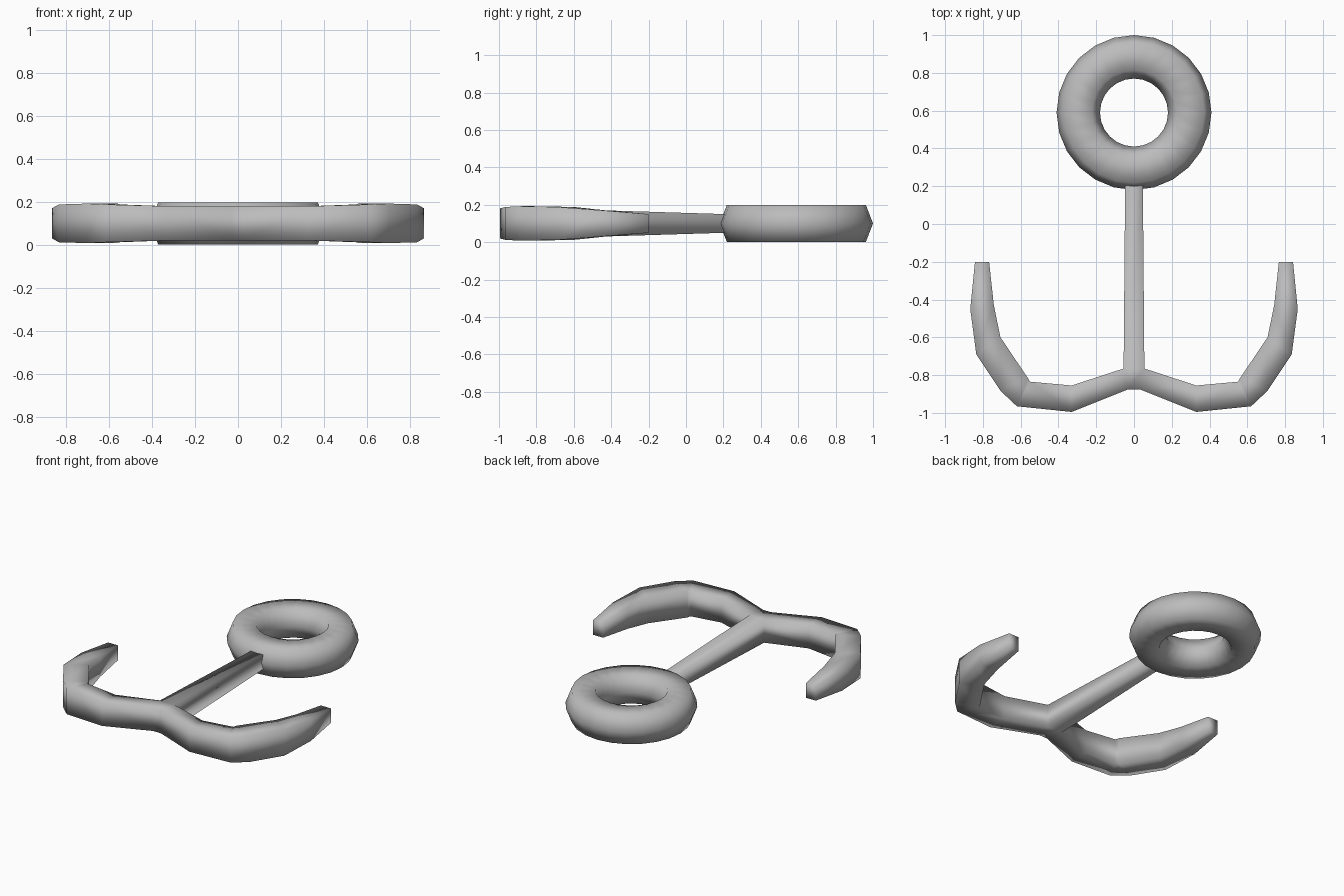
import bpy, bmesh, math

cube = bpy.data.objects.get("Cube")
if cube:
    bpy.data.objects.remove(cube, do_unlink=True)

MID = 0.1  # height of the flat symmetry plane

metal = bpy.data.materials.new("grey metal")
metal.use_nodes = True
colour = (0.5, 0.5, 0.5, 1)
metal.diffuse_color = colour
metal.node_tree.nodes["Principled BSDF"].inputs["Base Color"].default_value = colour


def finish(bm, name):
    bmesh.ops.recalc_face_normals(bm, faces=bm.faces)
    for f in bm.faces:
        f.smooth = True
    mesh = bpy.data.meshes.new(name)
    bm.to_mesh(mesh)
    bm.free()
    mesh.materials.append(metal)
    obj = bpy.data.objects.new(name, mesh)
    bpy.context.collection.objects.link(obj)
    return obj


def bridge(bm, a, b, skip=None):
    n = len(a)
    for i in range(n):
        if i != skip:
            j = (i + 1) % n
            bm.faces.new((a[i], a[j], b[j], b[i]))


# Ring: six-sided tube swept around the eye
bm = bmesh.new()
profile = [(0.41, 0), (0.372, 0.098), (0.225, 0.098),
           (0.18, 0), (0.225, -0.098), (0.372, -0.098)]
steps = 24
loops = []
for k in range(steps):
    a = math.tau * k / steps
    loops.append([bm.verts.new((r * math.cos(a), 0.59 + r * math.sin(a), MID + z))
                  for r, z in profile])
for k in range(steps):
    bridge(bm, loops[k], loops[(k + 1) % steps])
finish(bm, "ring")

# Hook arms: outer x, y, inner x, y, half height, from crown to tip
sections = [
    (0.03, -0.875, 0.055, -0.765, 0.08),
    (0.33, -0.995, 0.33, -0.855, 0.08),
    (0.62, -0.965, 0.55, -0.835, 0.088),
    (0.705, -0.885, 0.562, -0.815, 0.092),
    (0.835, -0.69, 0.707, -0.6, 0.088),
    (0.867, -0.45, 0.742, -0.43, 0.07),
    (0.842, -0.2, 0.767, -0.2, 0.05),
]
bm = bmesh.new()
sides = {}
for s in (-1, 1):
    arm = []
    for ox, oy, ix, iy, h in sections:
        corners = [(ox, oy, -h), (ox, oy, h), (ix, iy, h), (ix, iy, -h)]
        arm.append([bm.verts.new((s * x, y, MID + z)) for x, y, z in corners])
    for a, b in zip(arm, arm[1:]):
        bridge(bm, a, b)
    bm.faces.new(arm[-1])
    sides[s] = arm[0]

# Crown joins both arms, leaving the inner side open for the shank
L, R = sides[-1], sides[1]
bridge(bm, L, R, skip=2)

# Shank grows out of the crown towards the ring
base = [L[2], R[2], R[3], L[3]]
end = [bm.verts.new((x, 0.205, MID + z))
       for x, z in ((-0.047, 0.05), (0.047, 0.05), (0.047, -0.05), (-0.047, -0.05))]
bridge(bm, base, end)
bm.faces.new(end)
finish(bm, "shank_and_hooks")
